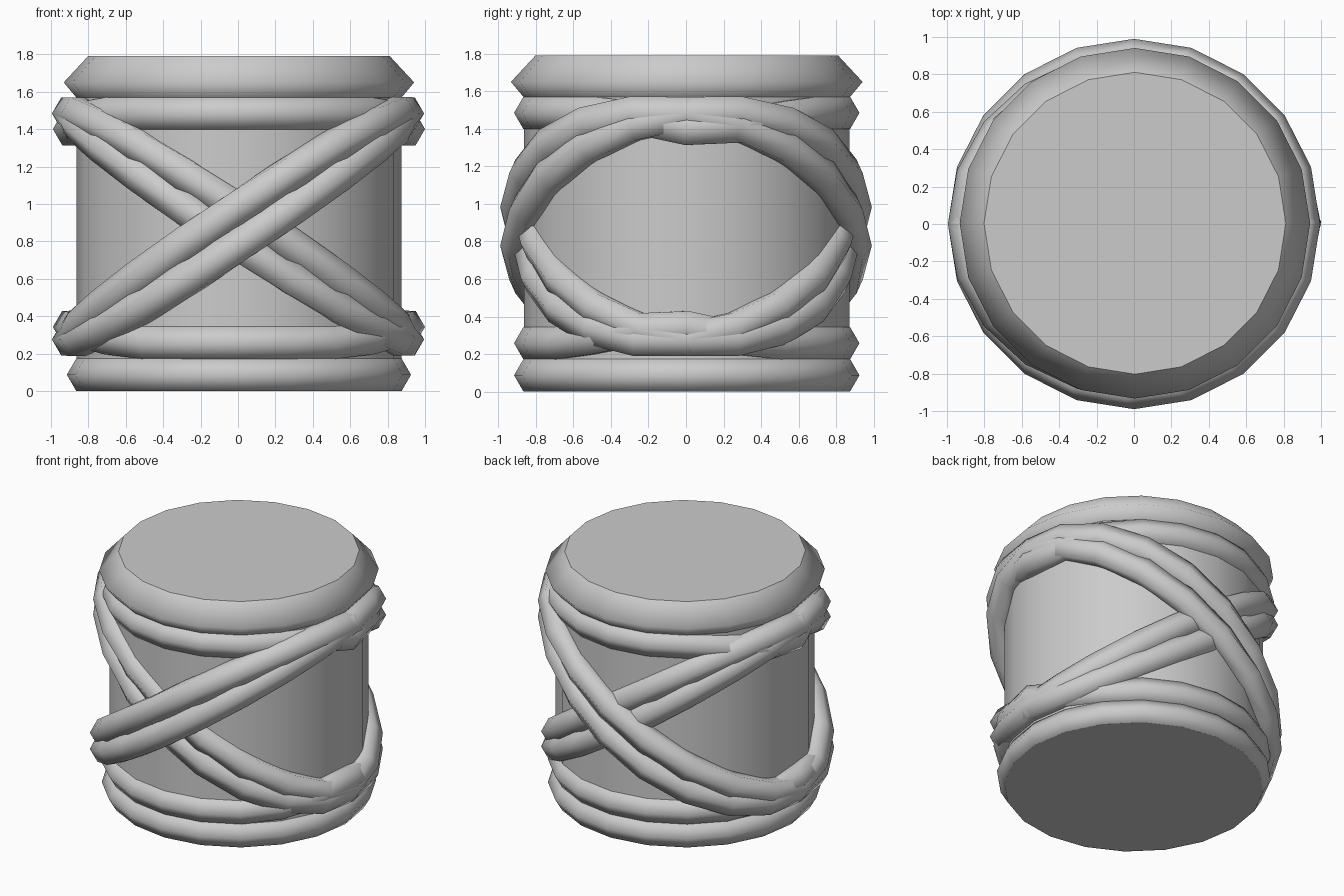
import bpy, bmesh
from math import sin, cos, pi
from mathutils import Vector

SIDES = 20
ROPE = 0.1
MID_Z = 0.88
STEPS = [2 * pi * i / SIDES for i in range(SIDES)]

default = bpy.data.objects.get("Cube")
if default:
    bpy.data.objects.remove(default, do_unlink=True)


def finish(bm, name):
    bmesh.ops.recalc_face_normals(bm, faces=bm.faces)
    mesh = bpy.data.meshes.new(name)
    bm.to_mesh(mesh)
    bm.free()
    obj = bpy.data.objects.new(name, mesh)
    bpy.context.scene.collection.objects.link(obj)
    return obj


def bridge(bm, a, b):
    """Join two closed loops with smooth quads."""
    n = len(a)
    for i in range(n):
        j = (i + 1) % n
        bm.faces.new((a[i], a[j], b[j], b[i])).smooth = True


def lathe(name, profile):
    """Solid of revolution with flat end discs."""
    bm = bmesh.new()
    loops = [[bm.verts.new((r * cos(a), r * sin(a), z)) for a in STEPS]
             for r, z in profile]
    for a, b in zip(loops, loops[1:]):
        bridge(bm, a, b)
    for end in (loops[0], loops[-1]):
        bm.faces.new(end)
    finish(bm, name).location = (0.005, 0.004, 0)


def rope(name, path):
    """Closed six-sided rope following the given points."""
    bm = bmesh.new()
    loops = []
    for i, centre in enumerate(path):
        tangent = (path[(i + 1) % SIDES] - path[i - 1]).normalized()
        out = Vector((cos(STEPS[i]), sin(STEPS[i]), 0))
        out = (out - tangent * out.dot(tangent)).normalized()
        side = out.cross(tangent)
        loops.append([bm.verts.new(centre + ROPE * (out * cos(k * pi / 3) + side * sin(k * pi / 3)))
                      for k in range(6)])
    for i in range(SIDES):
        bridge(bm, loops[i - 1], loops[i])
    return finish(bm, name)


def tilted_path(rx, ry, slope_x, slope_y):
    return [Vector((rx * cos(a), ry * sin(a),
                    MID_Z + slope_x * rx * cos(a) + slope_y * ry * sin(a)))
            for a in STEPS]


def band_path(z, shift=0.0, facing=1):
    """Level ring that bulges over the crossing ropes at both sides."""
    bulge = {-1: 0.3, 0: 1.0, 1: 0.85, 2: 0.3}
    points = []
    for i, a in enumerate(STEPS):
        # Steps away from the nearer side, counted towards the facing half
        half = SIDES // 2
        from_right = (i + half) % SIDES - half
        from_left = half - i
        nearest = min(from_right, from_left, key=abs) * facing
        w = bulge.get(nearest, 0.0) if shift else 0.0
        r = 0.82 + 0.075 * w
        points.append(Vector((r * cos(a), r * sin(a), z + shift * w)))
    return points


# Spool body and lid
lathe("body", [(0.868, 0), (0.868, 1.6)])
lathe("lid", [(0.87, 1.57), (0.937, 1.65), (0.807, 1.79)])

# Level rope bands
for name, path in (("base_band", band_path(0.087)),
                   ("lower_band", band_path(0.258, 0.085, -1)),
                   ("upper_band", band_path(1.485, -0.085, 1))):
    rope(name, path).location = (0.005, 0.004, 0)

# Crossing rope pairs: the outer pair rises towards +x, the inner towards -x
for name, direction, ry in (("outer_rope", 1, 0.89), ("inner_rope", -1, 0.825)):
    for label, twist in (("front", -1), ("back", 1)):
        rope(f"{name}_{label}", tilted_path(0.895, ry, direction * 0.675, twist * 0.115))
